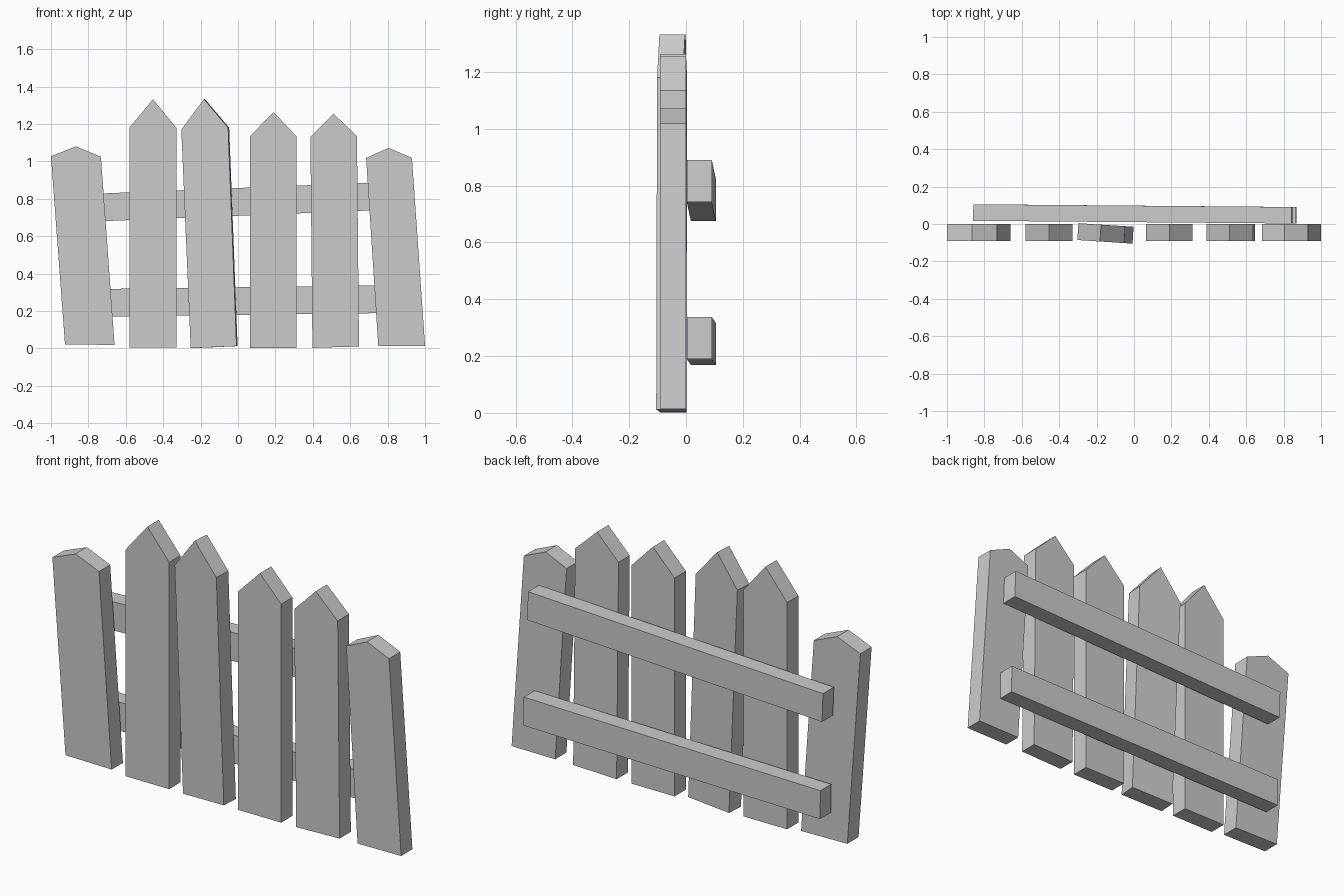
import bpy, bmesh
from math import tan

if "Cube" in bpy.data.objects:
    bpy.data.objects.remove(bpy.data.objects["Cube"])


def slab(name, profile, y0, y1, yaw=0.0):
    """Extrude an x/z outline from y0 to y1; yaw turns it about its own middle."""
    mid = sum(p[0] for p in profile) / len(profile)
    bm = bmesh.new()
    k = tan(yaw)
    front = [bm.verts.new((x, y0 + (x - mid) * k, z)) for x, z in profile]
    back = [bm.verts.new((x - (y1 - y0) * k, y1 + (x - mid) * k, z)) for x, z in profile]
    bm.faces.new(front)
    bm.faces.new(back[::-1])
    n = len(profile)
    for i in range(n):
        j = (i + 1) % n
        bm.faces.new((front[j], front[i], back[i], back[j]))
    bmesh.ops.recalc_face_normals(bm, faces=bm.faces)
    mesh = bpy.data.meshes.new(name)
    bm.to_mesh(mesh)
    bm.free()
    bpy.context.collection.objects.link(bpy.data.objects.new(name, mesh))


# Pickets: bottom left, bottom right, right shoulder, tip, left shoulder
pickets = [
    [(-.925, .022), (-.66, .018), (-.733, 1.025), (-.867, 1.08), (-1.0, 1.027)],
    [(-.58, .005), (-.33, .005), (-.33, 1.18), (-.455, 1.332), (-.58, 1.18)],
    [(-.253, .001), (-.008, .012), (-.053, 1.18), (-.182, 1.332), (-.303, 1.17)],
    [(.065, .003), (.312, .003), (.312, 1.135), (.19, 1.263), (.065, 1.135)],
    [(.398, .003), (.647, .01), (.636, 1.135), (.51, 1.255), (.387, 1.13)],
    [(.75, .012), (1.0, .014), (.93, 1.018), (.805, 1.072), (.685, 1.018)],
]
for i, outline in enumerate(pickets):
    turned = i == 2
    slab(f"picket_{i + 1}", outline, -.095 if turned else -.092, -.005 if turned else 0,
         -.065 if turned else 0)

# Rails: two slightly crooked bars behind the pickets
for name, xa, xb, za, zb in [("upper_rail", -.86, .847, .675, .743),
                             ("lower_rail", -.845, .868, .168, .19)]:
    h = .148
    s = h * (zb - za) / (xb - xa)
    outline = [(xa + s, za), (xb, zb), (xb - s, zb + h), (xa, za + h)]
    slab(name, outline, .01, .098, -.0085)
